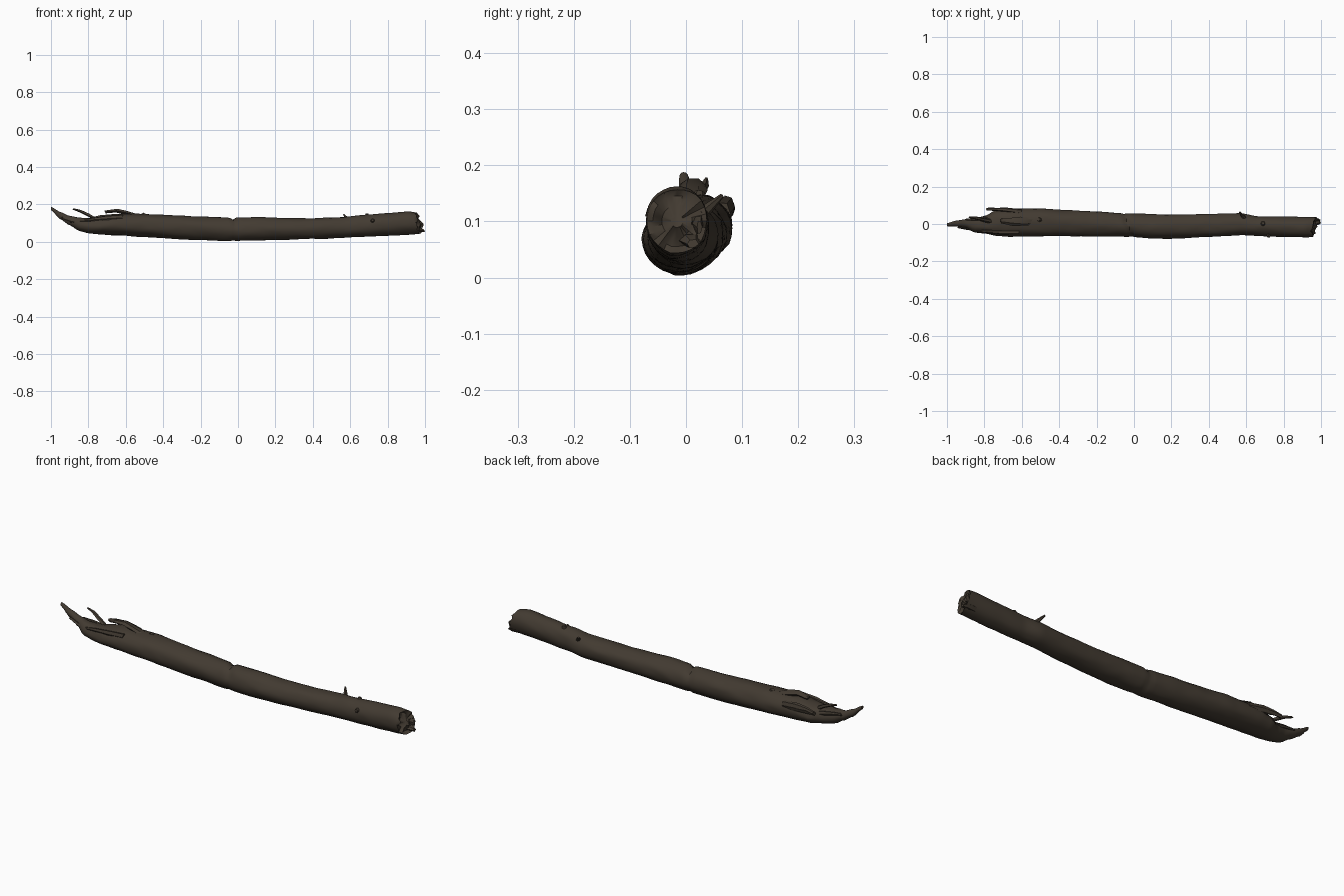
import bpy, bmesh, math, random
from mathutils import Vector, noise

random.seed(4)
if "Cube" in bpy.data.objects:
    bpy.data.objects.remove(bpy.data.objects["Cube"], do_unlink=True)

bark = bpy.data.materials.new("dark brown bark")
bark.use_nodes = True
COLOR = (0.055, 0.043, 0.031, 1)
bark.diffuse_color = COLOR
bark.node_tree.nodes["Principled BSDF"].inputs["Base Color"].default_value = COLOR


def finish(name, bm, angle=40):
    bmesh.ops.recalc_face_normals(bm, faces=bm.faces)
    mesh = bpy.data.meshes.new(name)
    bm.to_mesh(mesh)
    bm.free()
    mesh.materials.append(bark)
    obj = bpy.data.objects.new(name, mesh)
    bpy.context.collection.objects.link(obj)
    bpy.ops.object.select_all(action="DESELECT")
    obj.select_set(True)
    bpy.context.view_layer.objects.active = obj
    bpy.ops.object.shade_smooth_by_angle(angle=math.radians(angle))
    return obj


def bridge(bm, a, b):
    n = len(a)
    for i in range(n):
        bm.faces.new((a[i], a[(i + 1) % n], b[(i + 1) % n], b[i]))


# Branch outline: x, y low, y high, z low, z high
OUTLINE = [
    (-1.0, -.012, .004, .170, .188), (-.95, -.014, .018, .120, .160),
    (-.90, -.020, .025, .088, .138), (-.85, -.046, .030, .058, .130),
    (-.79, -.052, .046, .045, .128), (-.74, -.064, .074, .040, .136),
    (-.66, -.068, .084, .036, .152), (-.50, -.068, .083, .026, .150),
    (-.35, -.066, .073, .016, .143), (-.20, -.066, .068, .010, .136),
    (-.06, -.067, .056, .004, .130), (.10, -.078, .052, .008, .132),
    (.25, -.076, .052, .010, .126), (.40, -.070, .054, .016, .128),
    (.57, -.060, .058, .022, .134), (.66, -.064, .042, .026, .142),
    (.80, -.070, .040, .034, .153), (.92, -.072, .038, .040, .163),
    (.965, -.070, .038, .044, .158),
]


def outline_at(x):
    k = max(i for i in range(len(OUTLINE) - 1) if OUTLINE[i][0] <= x + 1e-6)
    a, b = OUTLINE[k], OUTLINE[k + 1]
    t = (x - a[0]) / (b[0] - a[0])
    t = t * t * (3 - 2 * t) * .5 + t * .5
    return [p + (q - p) * t for p, q in zip(a[1:], b[1:])]


# Main branch with fine grain and a broken end
SIDES, RINGS = 28, 130
bm = bmesh.new()
rings = []
for r in range(RINGS):
    x = -1 + 1.965 * r / (RINGS - 1)
    y0, y1, z0, z1 = outline_at(x)
    ring = []
    for s in range(SIDES):
        a = math.tau * s / SIDES
        c, d = math.cos(a), math.sin(a)
        swell = 1 + .05 * noise.noise(Vector((x * 5, c * 1.5, d * 1.5)))
        swell += .03 * noise.noise(Vector((x * 14, c * 4, d * 4)))
        # Crack around the branch, deepest on top
        slant = x + .03 + .02 * c
        swell -= (.06 + .16 * max(d, 0)) * math.exp(-(slant / .013) ** 2)
        # Torn hollow in the splintered end
        if -.84 < x < -.64 and d > .2:
            swell -= .13 * abs(noise.noise(Vector((x * 22, c * 5, 3))))
        y = (y0 + y1) / 2 + c * swell * (y1 - y0) / 2
        z = (z0 + z1) / 2 + d * swell * (z1 - z0) / 2
        end = max(0, (x - .90) / .065)
        jag = end * (.012 * c - .010 * d + .016 * noise.noise(Vector((c * 4, d * 4, 7))))
        ring.append(bm.verts.new((x + jag, y, max(z, 0.002))))
    rings.append(ring)
for a, b in zip(rings, rings[1:]):
    bridge(bm, a, b)
bm.faces.new(rings[0])

# Uneven snapped face at the right end
last = rings[-1]
center = sum((v.co for v in last), Vector()) / SIDES
for scale in (.8, .5, .2):
    ring = []
    for v in rings[-1]:
        p = center.lerp(v.co, scale)
        p.x += .03 * noise.noise(Vector((p.y * 40, p.z * 40, 2))) - .004
        ring.append(bm.verts.new(p))
    bridge(bm, last, ring)
    last = ring
bm.faces.new(last)
finish("branch", bm)


def splinter(name, points, sides=6):
    """Tapered shard through points of x, y, z, half width, half height."""
    bm = bmesh.new()
    previous = None
    for x, y, z, w, h in points:
        ring = []
        for s in range(sides):
            a = math.tau * s / sides
            k = random.uniform(.8, 1.15)
            ring.append(bm.verts.new((x + random.uniform(-.006, .006),
                                      y + w * k * math.cos(a), z + h * k * math.sin(a))))
        if previous:
            bridge(bm, previous, ring)
        else:
            bm.faces.new(ring)
        previous = ring
    bm.faces.new(previous)
    return finish(name, bm, 30)


# Torn shards around the left end
splinter("thin_upright_splinter", [(-.76, .015, .12, .014, .014), (-.80, .022, .142, .010, .010),
                                   (-.84, .032, .163, .008, .008), (-.88, .036, .176, .003, .003)])
splinter("rear_bark_flap", [(-.60, .066, .115, .016, .022), (-.68, .076, .125, .012, .022),
                            (-.74, .079, .128, .009, .016), (-.785, .080, .122, .008, .010)])
splinter("upper_bark_flap", [(-.54, .012, .140, .022, .010), (-.60, .012, .156, .026, .012),
                             (-.65, .014, .167, .022, .013), (-.71, .020, .160, .014, .008)])
splinter("front_bark_shard", [(-.62, -.042, .128, .014, .016), (-.70, -.044, .124, .012, .014),
                              (-.78, -.040, .118, .009, .010), (-.86, -.034, .108, .004, .004)])
splinter("lower_tip_shard", [(-.82, -.024, .095, .016, .016), (-.89, -.020, .110, .011, .010),
                             (-.94, -.016, .128, .005, .005)])
splinter("rear_tip_shard", [(-.78, .030, .105, .014, .014), (-.84, .026, .118, .010, .009),
                            (-.90, .022, .126, .006, .005)])


def stub(name, base, tip, r0, r1):
    base, tip = Vector(base), Vector(tip)
    direction = tip - base
    bm = bmesh.new()
    bmesh.ops.create_cone(bm, cap_ends=True, segments=7, radius1=r0, radius2=r1,
                          depth=direction.length)
    obj = finish(name, bm)
    obj.location = (base + tip) / 2
    obj.rotation_euler = direction.to_track_quat("Z", "Y").to_euler()


# Snapped twig and small knots
stub("twig_stub", (.59, .030, .115), (.565, .064, .146), .012, .004)
stub("front_knot", (.72, -.050, .110), (.72, -.071, .116), .016, .007)
stub("top_knot", (.69, .0, .135), (.69, .004, .150), .018, .008)
stub("rear_knot", (-.50, .02, .13), (-.51, .025, .152), .022, .009)

# Broken chips standing out of the right end
splinter("lower_end_chip", [(.93, .004, .066, .026, .016), (.97, .008, .066, .022, .014),
                            (.993, .012, .060, .010, .008)])
splinter("rear_end_chip", [(.93, .020, .098, .013, .026), (.965, .022, .096, .010, .022),
                           (.985, .024, .090, .005, .012)])
